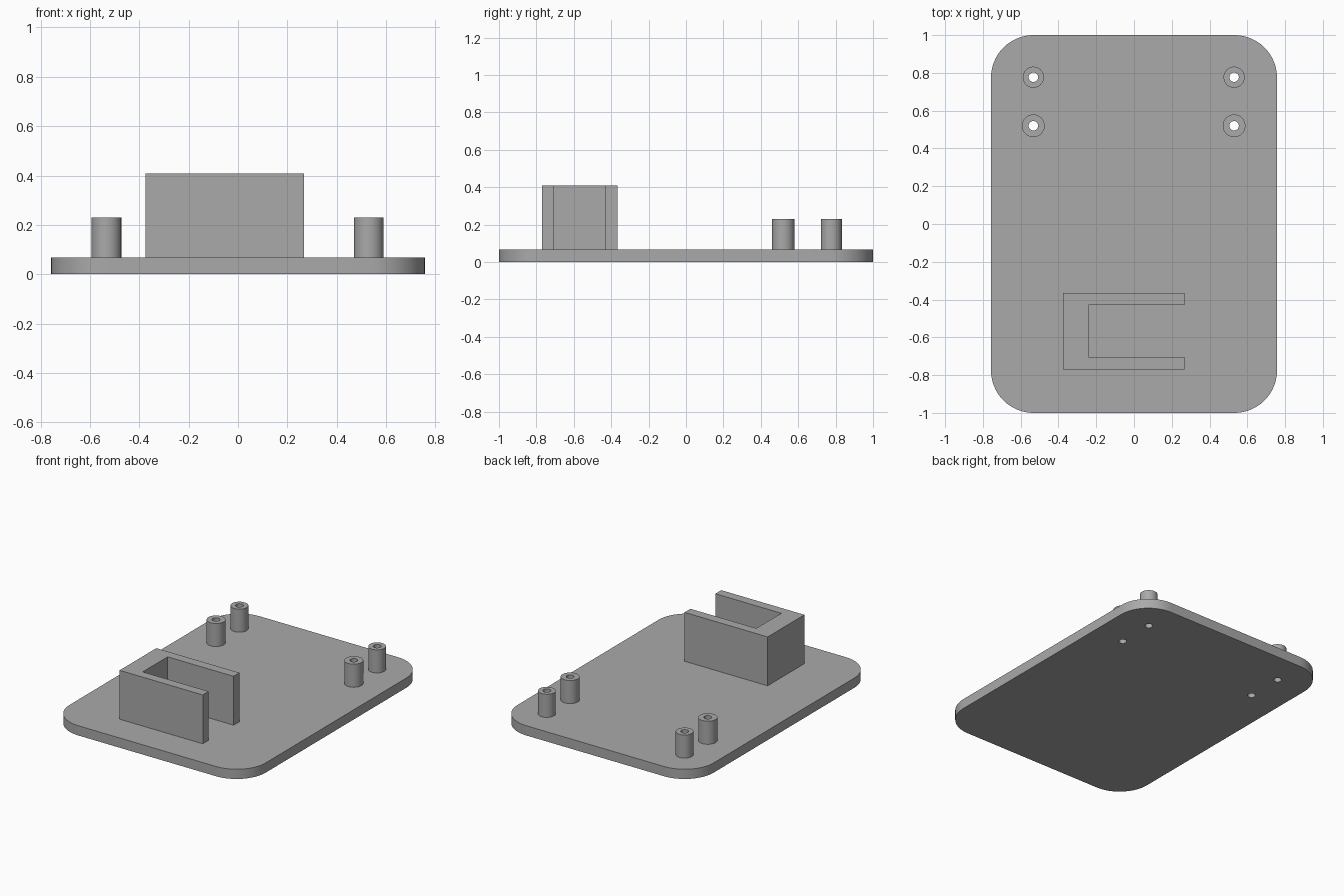
import bpy, bmesh, math

default = bpy.data.objects.get("Cube")
if default:
    bpy.data.objects.remove(default, do_unlink=True)

grey = bpy.data.materials.new("plain grey")
grey.use_nodes = True
COLOUR = (0.4, 0.4, 0.4, 1)
grey.diffuse_color = COLOUR
grey.node_tree.nodes["Principled BSDF"].inputs["Base Color"].default_value = COLOUR


def arc(cx, cy, r, start=0.0, sweep=360.0, steps=48):
    """Points along an arc; a full circle leaves out the repeated end point."""
    count = steps if sweep >= 360 else steps + 1
    angles = [math.radians(start + sweep * i / steps) for i in range(count)]
    return [(cx + r * math.cos(a), cy + r * math.sin(a)) for a in angles]


def slab(name, outlines, z0, z1):
    """Extrude a flat outline, with further outlines as holes, from z0 to z1."""
    curve = bpy.data.curves.new(name, "CURVE")
    curve.dimensions = "2D"
    curve.fill_mode = "BOTH"
    curve.extrude = (z1 - z0) / 2
    for points in outlines:
        spline = curve.splines.new("POLY")
        spline.points.add(len(points) - 1)
        for p, (x, y) in zip(spline.points, points):
            p.co = (x, y, 0, 1)
        spline.use_cyclic_u = True
    obj = bpy.data.objects.new(name, curve)
    bpy.context.collection.objects.link(obj)
    obj.location.z = (z0 + z1) / 2
    bpy.ops.object.select_all(action="DESELECT")
    obj.select_set(True)
    bpy.context.view_layer.objects.active = obj
    bpy.ops.object.convert(target="MESH")
    obj = bpy.context.object
    # Weld caps to walls and point the faces outwards
    bm = bmesh.new()
    bm.from_mesh(obj.data)
    bmesh.ops.remove_doubles(bm, verts=bm.verts, dist=1e-5)
    bmesh.ops.recalc_face_normals(bm, faces=bm.faces)
    bm.to_mesh(obj.data)
    bm.free()
    obj.data.materials.clear()
    obj.data.materials.append(grey)
    bpy.ops.object.shade_smooth_by_angle(angle=math.radians(30))
    return obj


HALF_X, HALF_Y, CORNER = 0.757, 1.0, 0.225
BASE_TOP, POST_TOP, HOLDER_TOP = 0.068, 0.229, 0.409
HOLE = 0.025

# Four posts: name, centre and outer radius
posts = [(f"{row}_{side}_post", x, y, r)
         for row, y, r in (("rear", 0.777, 0.056), ("inner", 0.52, 0.06))
         for side, x in (("left", 0.53), ("right", -0.533))]
holes = [arc(x, y, HOLE) for _, x, y, _ in posts]

# Rounded base plate with a screw hole under each post
outline = []
for i, (sx, sy) in enumerate(((1, 1), (-1, 1), (-1, -1), (1, -1))):
    outline += arc(sx * (HALF_X - CORNER), sy * (HALF_Y - CORNER),
                   CORNER, 90 * i, 90, 16)
slab("base_plate", [outline] + holes, 0, BASE_TOP)

# Hollow standoff posts
for (name, x, y, r), hole in zip(posts, holes):
    slab(name, [arc(x, y, r), hole], BASE_TOP, POST_TOP)

# U-shaped holder, open towards the left
x0, x1, inner_x = -0.375, 0.267, -0.242
y0, y1, wall = -0.77, -0.365, 0.065
slab("holder", [[(x0, y0), (x1, y0), (x1, y0 + wall), (inner_x, y0 + wall),
                 (inner_x, y1 - wall), (x1, y1 - wall), (x1, y1), (x0, y1)]],
     BASE_TOP, HOLDER_TOP)
